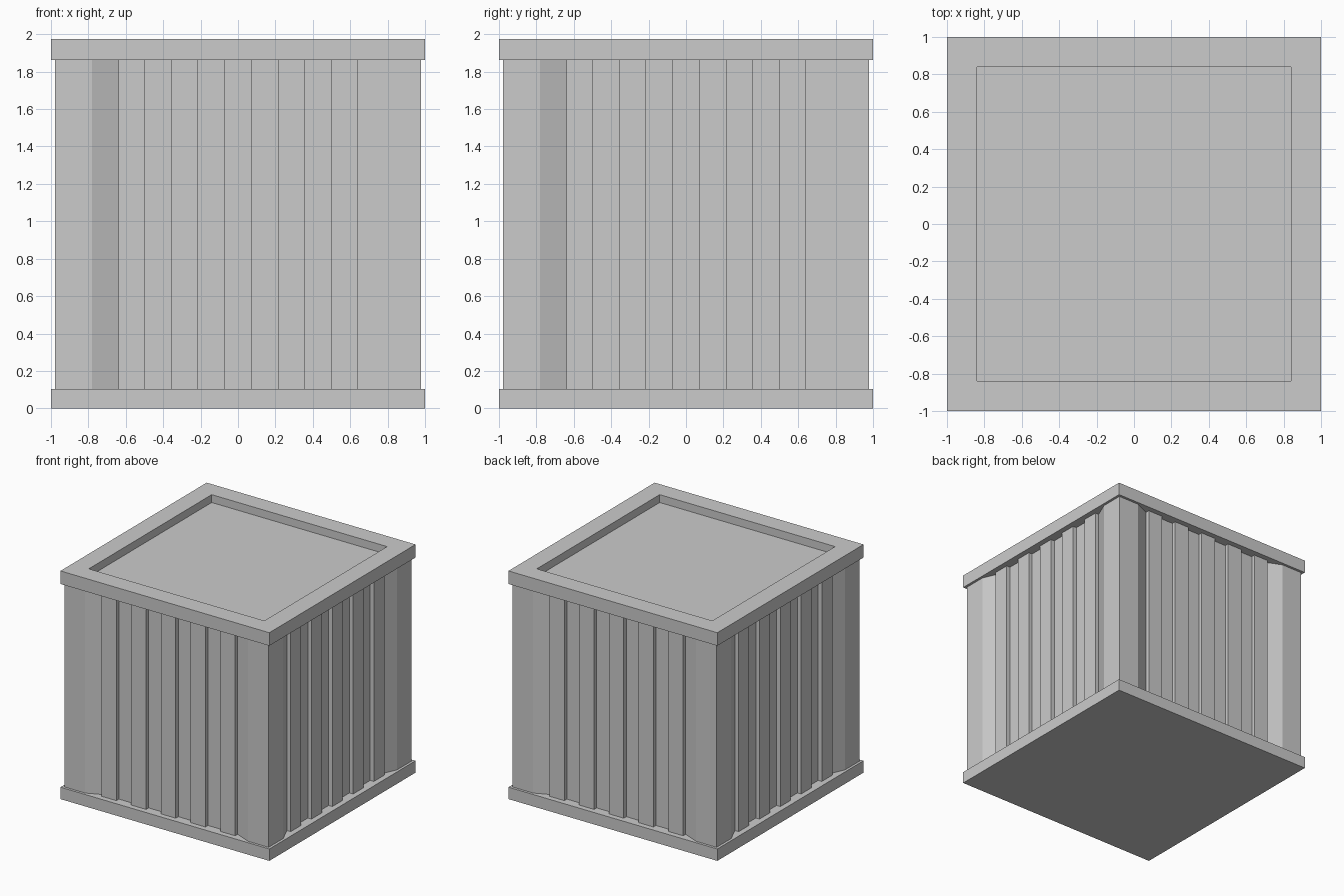
import bpy, bmesh
from mathutils import Matrix, Vector
from math import pi

if "Cube" in bpy.data.objects:
    bpy.data.objects.remove(bpy.data.objects["Cube"])


def finish(name, bm):
    bmesh.ops.recalc_face_normals(bm, faces=bm.faces[:])
    mesh = bpy.data.meshes.new(name)
    bm.to_mesh(mesh)
    bm.free()
    obj = bpy.data.objects.new(name, mesh)
    bpy.context.collection.objects.link(obj)
    return obj


def slab(z0, z1):
    bm = bmesh.new()
    bmesh.ops.create_cube(bm, size=1)
    bmesh.ops.scale(bm, vec=(2, 2, z1 - z0), verts=bm.verts[:])
    bmesh.ops.translate(bm, vec=(0, 0, (z0 + z1) / 2), verts=bm.verts[:])
    return bm


# Base plate
finish("base_plate", slab(0, 0.103))

# Lid with recessed square panel
bm = slab(1.862, 1.975)
bm.faces.ensure_lookup_table()
top = max(bm.faces, key=lambda f: f.calc_center_median().z)
bmesh.ops.inset_region(bm, faces=[top], thickness=0.226)
floor = bmesh.ops.extrude_face_region(bm, geom=[top])
bmesh.ops.translate(bm, vec=(0, 0, -0.068),
                    verts=[v for v in floor["geom"] if isinstance(v, bmesh.types.BMVert)])
if top.is_valid:
    bmesh.ops.delete(bm, geom=[top], context='FACES_ONLY')
finish("lid", bm)

# Corrugated walls: one side profile, repeated four times around
OUTER, RIB, GROOVE = 0.978, 0.953, 0.918
side = [(-OUTER, -OUTER), (-0.78, -OUTER)]
for i in range(5):
    x0 = -0.64 + i * 0.2844
    x1 = x0 + 0.1422
    side += [(x0, -GROOVE), (x0, -RIB), (x1, -RIB), (x1, -GROOVE)]
side.append((0.78, -OUTER))

bm = bmesh.new()
ring = []
for k in range(4):
    turn = Matrix.Rotation(k * pi / 2, 3, 'Z')
    ring += [bm.verts.new(turn @ Vector((x, y, 0.103))) for x, y in side]
base = bm.faces.new(ring)
walls = bmesh.ops.extrude_face_region(bm, geom=[base])
bmesh.ops.translate(bm, vec=(0, 0, 1.759),
                    verts=[v for v in walls["geom"] if isinstance(v, bmesh.types.BMVert)])
# the end caps are hidden between the plates
caps = [f for f in bm.faces if len(f.verts) > 4]
bmesh.ops.recalc_face_normals(bm, faces=bm.faces[:])
bmesh.ops.delete(bm, geom=caps, context='FACES_ONLY')
finish("corrugated_walls", bm)
